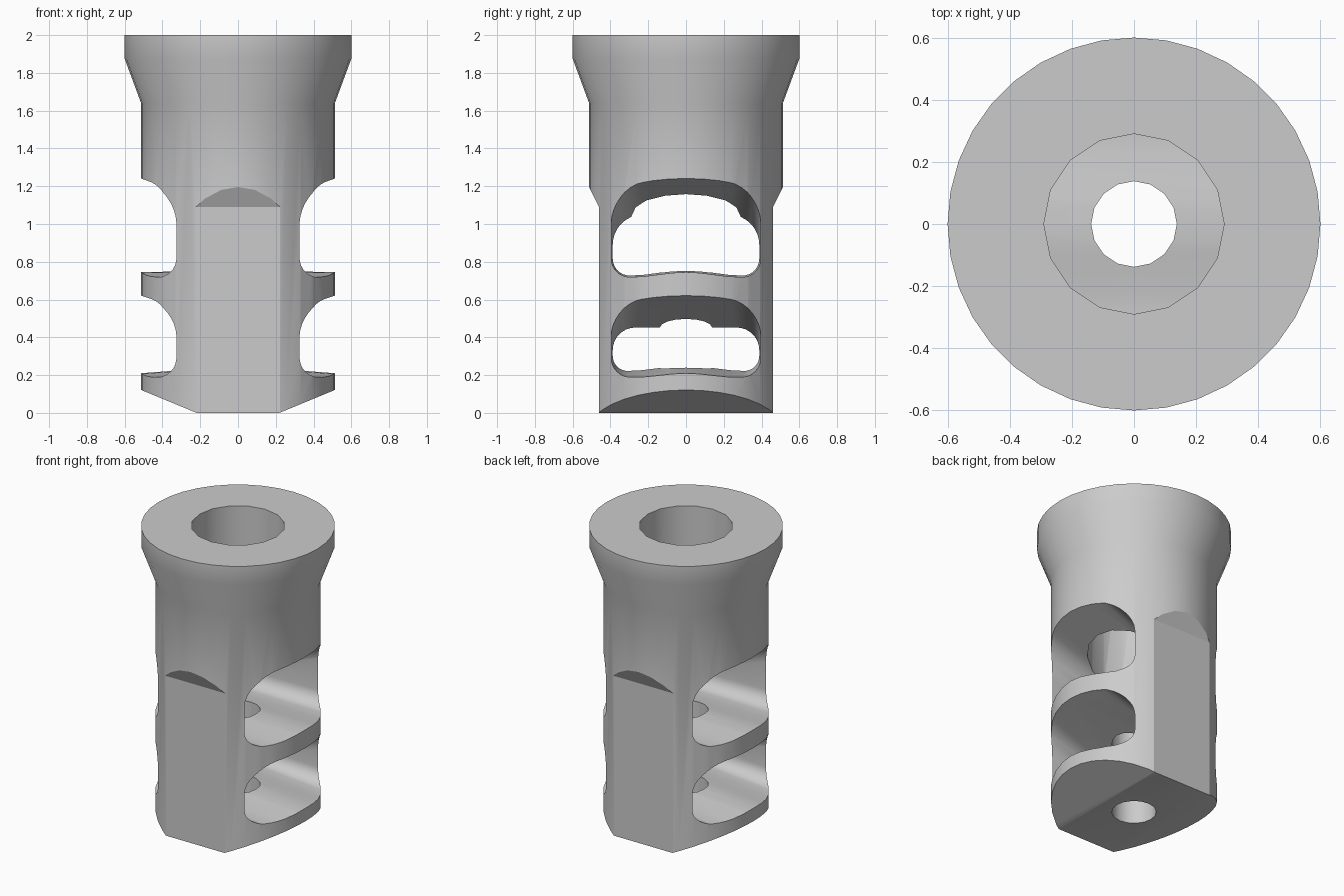
import bpy, bmesh
from math import sin, cos, pi

if "Cube" in bpy.data.objects:
    bpy.data.objects.remove(bpy.data.objects["Cube"])


def add_mesh(name, bm):
    bmesh.ops.recalc_face_normals(bm, faces=bm.faces[:])
    me = bpy.data.meshes.new(name)
    bm.to_mesh(me)
    bm.free()
    ob = bpy.data.objects.new(name, me)
    bpy.context.collection.objects.link(ob)
    return ob


def loft(name, rings):
    """Closed solid through rings with equal point counts."""
    bm = bmesh.new()
    rows = [[bm.verts.new(p) for p in ring] for ring in rings]
    n = len(rows[0])
    for a, b in zip(rows, rows[1:]):
        for i in range(n):
            j = (i + 1) % n
            bm.faces.new((a[i], a[j], b[j], b[i]))
    bm.faces.new(rows[0])
    bm.faces.new(rows[-1])
    return add_mesh(name, bm)


def turned(name, profile, sides):
    return loft(name, [[(r * cos(2 * pi * i / sides), r * sin(2 * pi * i / sides), z)
                        for i in range(sides)] for r, z in profile])


def lerp(a, b, t):
    return [p + (q - p) * t for p, q in zip(a, b)]


def slot_section(x, params):
    """Rounded slot outline: half width, floor, ceiling, floor and ceiling corner radii."""
    w, b, t, rb, rt = params
    sag, steps = 0.028, 8
    half = []
    for i in range(1, 5):
        u = i / 4
        half.append(((w - rb) * u, b - sag * (0.5 - 0.5 * cos(pi * u))))
    for i in range(1, steps + 1):
        a = pi / 2 * i / steps
        half.append((w - rb + rb * sin(a), b - sag + rb - rb * cos(a)))
    for i in range(steps + 1):
        a = pi / 2 * i / steps
        half.append((w - rt + rt * cos(a), t - rt + rt * sin(a)))
    pts = [(0, b)] + half + [(0, t)] + [(-y, z) for y, z in reversed(half)]
    return [(x, y, z) for y, z in pts]


def slot(name, mid, outer):
    far = lerp(mid, outer, 0.7 / 0.51)
    return loft(name, [slot_section(-0.7, far), slot_section(0, mid), slot_section(0.7, far)])


# Turned outer body with flared collar
body = turned("brake_body", [(0.513, 0), (0.513, 1.64), (0.6, 1.875), (0.6, 2.0)], 36)
cutters = []

# Wide socket from the top, narrow bore through the bottom
cutters.append(turned("narrow_bore", [(0.138, -0.2), (0.138, 0.9)], 16))
cutters.append(turned("wide_socket", [(0.29, 0.9), (0.29, 2.2)], 16))

# Swept side ports, passing right through
cutters.append(slot("upper_port", (0.388, 0.755, 1.05, 0.09, 0.16), (0.4, 0.745, 1.24, 0.1, 0.17)))
cutters.append(slot("lower_port", (0.388, 0.25, 0.452, 0.08, 0.12), (0.4, 0.21, 0.62, 0.1, 0.17)))

# Wrench flats front and back, bevels under left and right
flat = [(0.46, -0.2), (0.46, 1.09), (0.56, 1.29), (0.8, 1.29), (0.8, -0.2)]
bevel = [(0.12, -0.041), (0.8, 0.24), (0.8, -0.041)]
for s in (-1, 1):
    cutters.append(loft("wrench_flat", [[(x, s * y, z) for y, z in flat] for x in (-0.8, 0.8)]))
    cutters.append(loft("bottom_bevel", [[(s * x, y, z) for x, z in bevel] for y in (-0.8, 0.8)]))

# Cut everything, then drop the cutters
bpy.context.view_layer.objects.active = body
body.select_set(True)
for c in cutters:
    c.hide_render = True
    m = body.modifiers.new(c.name, 'BOOLEAN')
    m.operation = 'DIFFERENCE'
    m.solver = 'EXACT'
    m.object = c
    bpy.ops.object.modifier_apply(modifier=m.name)
    bpy.data.objects.remove(c)

bpy.ops.object.shade_smooth_by_angle(angle=0.42)
